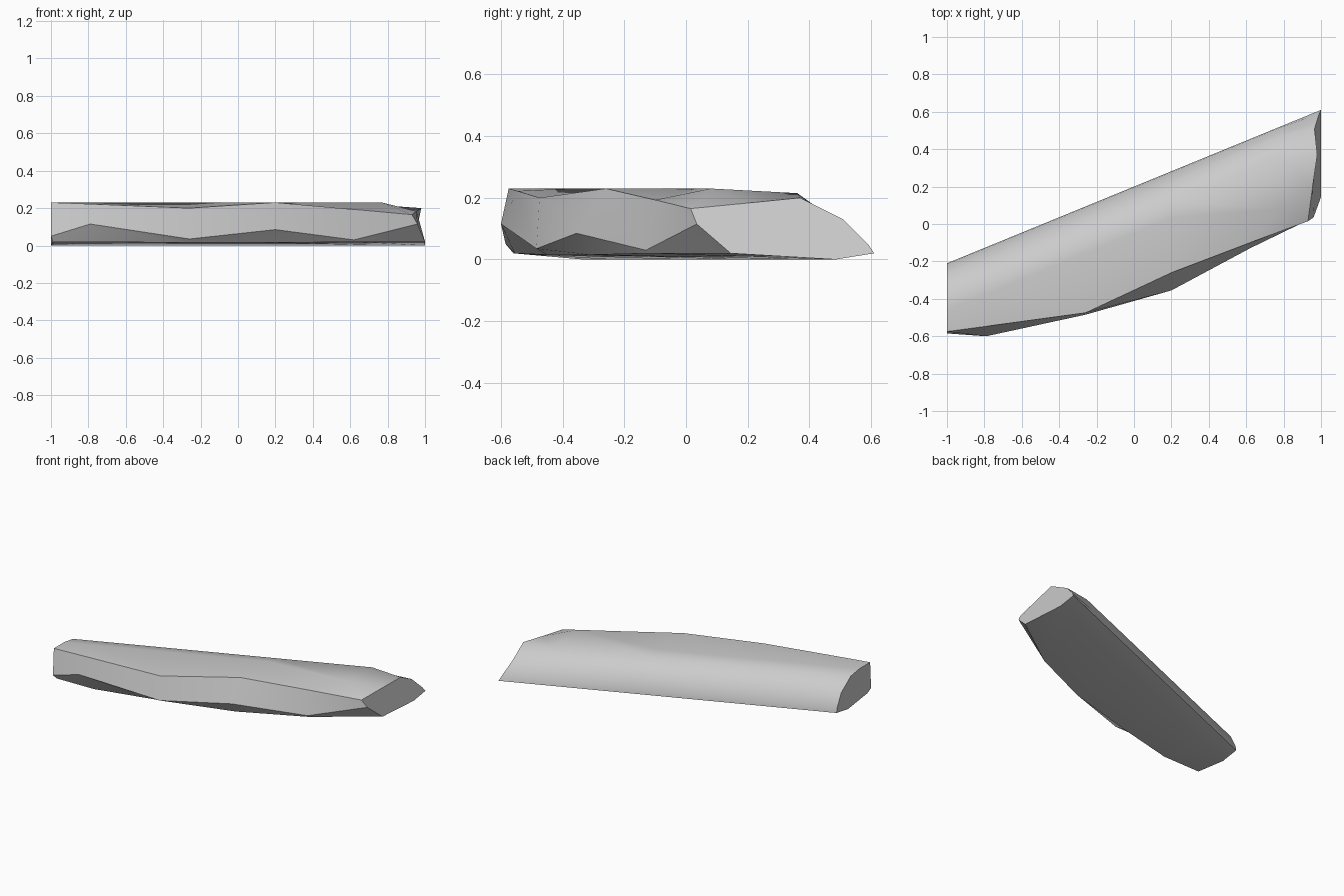
import bpy, bmesh
from math import radians

cube = bpy.data.objects.get("Cube")
if cube:
    bpy.data.objects.remove(cube, do_unlink=True)

# One matte stone colour
stone = bpy.data.materials.new("pale grey stone")
stone.use_nodes = True
colour = (0.6, 0.6, 0.6, 1)
stone.diffuse_color = colour
stone.node_tree.nodes["Principled BSDF"].inputs["Base Color"].default_value = colour

# Straight rounded back: (y, z) profile swept along a slanted line
SLANT = 0.41
back_profile = [(-.335, 0), (-.21, .02), (-.215, .05), (-.26, .14), (-.365, .215), (-.46, .23)]


def back_row(x):
    return [(x, y + SLANT * (x + 1), z) for y, z in back_profile]


# Chipped front at each station: upper ridge, belly, lower edge
chipped_front = [
    [(-1, -.575, .23), (-1, -.585, .05), (-.99, -.56, .02)],
    [(-.79, -.547, .222), (-.79, -.6, .115), (-.71, -.555, .02)],
    [(-.26, -.475, .2), (-.26, -.485, .035), (-.3, -.45, .015)],
    [(.2, -.26, .23), (.2, -.355, .085), (.2, -.31, .015)],
    [(.62, -.1, .193), (.62, -.13, .03), (.62, -.125, .02)],
    [(.93, .015, .165), (.96, .035, .115), (1, .145, .02)],
]
stations = [-1, -.79, -.26, .2, .77, 1]
rings = [back_row(x) + front for x, front in zip(stations, chipped_front)]

# Flat top narrows to a point near the broken end
rings[-2][5] = (.77, .08, .23)
# Broken end: the rounded back is worn away
rings[-1][2:6] = [(.99, .59, .05), (.965, .51, .13), (.98, .37, .2), (.955, .2, .183)]

# Skin the rings and cap both ends
bm = bmesh.new()
loops = [[bm.verts.new(p) for p in ring] for ring in rings]
count = len(loops[0])
for a, b in zip(loops, loops[1:]):
    for i in range(count):
        j = (i + 1) % count
        bm.faces.new((a[i], a[j], b[j], b[i]))
bm.faces.new(loops[0])
bm.faces.new(loops[-1])
bmesh.ops.recalc_face_normals(bm, faces=bm.faces)

mesh = bpy.data.meshes.new("stone_slab")
bm.to_mesh(mesh)
bm.free()
mesh.materials.append(stone)
slab = bpy.data.objects.new("stone_slab", mesh)
bpy.context.collection.objects.link(slab)

# Smooth the rounded back, keep the chipped edges sharp
bpy.ops.object.select_all(action="DESELECT")
slab.select_set(True)
bpy.context.view_layer.objects.active = slab
bpy.ops.object.shade_smooth_by_angle(angle=radians(35))
